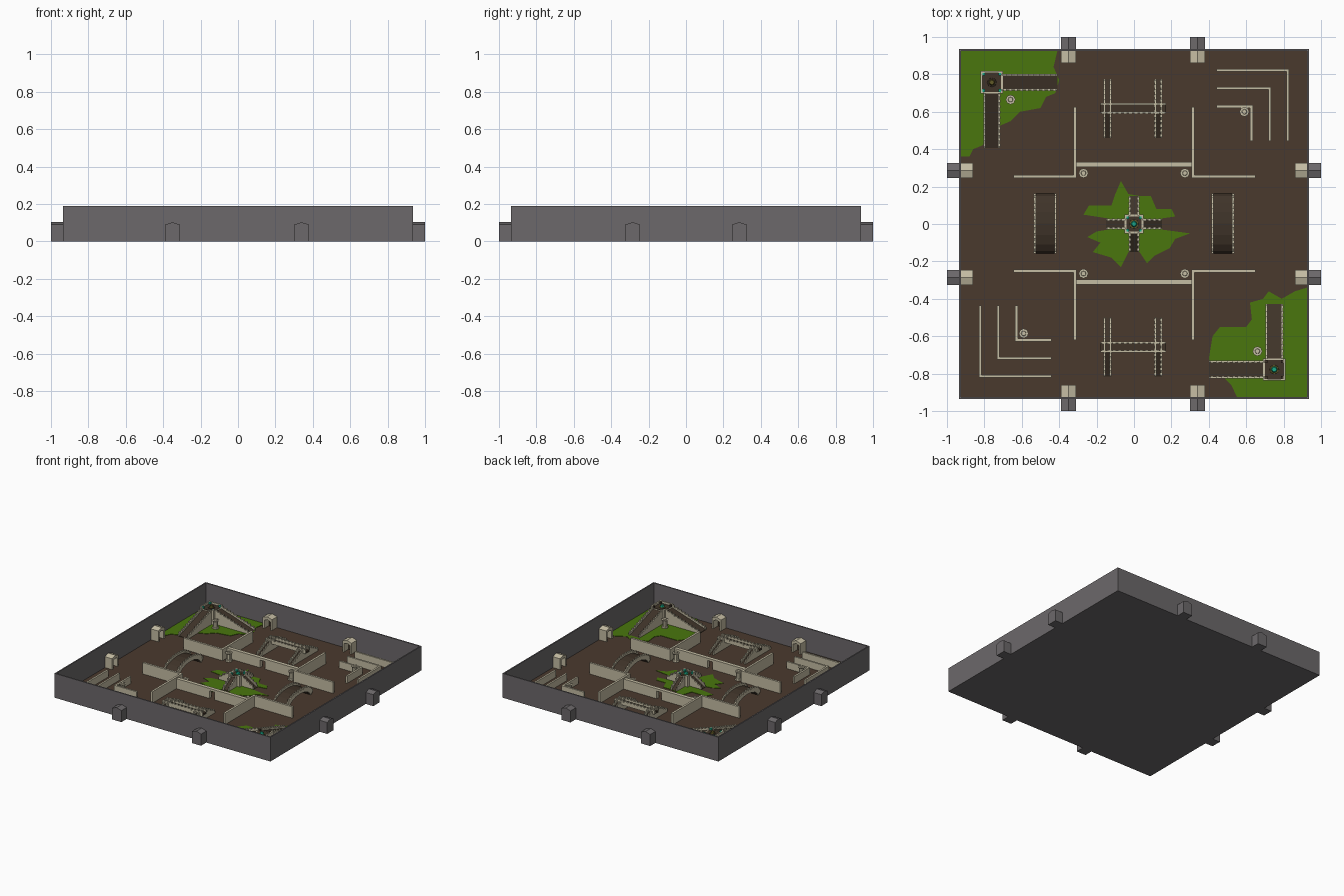
import bpy, bmesh, math
from mathutils import Matrix, Vector

if "Cube" in bpy.data.objects:
    bpy.data.objects.remove(bpy.data.objects["Cube"])


def material(name, rgb):
    m = bpy.data.materials.new(name)
    m.diffuse_color = (*rgb, 1)
    m.use_nodes = True
    m.node_tree.nodes["Principled BSDF"].inputs["Base Color"].default_value = m.diffuse_color
    return m


STONE = material("pale stone", (0.56, 0.51, 0.37))
GREY = material("outer grey", (0.15, 0.14, 0.145))
SOIL = material("brown soil", (0.068, 0.042, 0.027))
DECK = material("dark deck", (0.05, 0.034, 0.022))
GRASS = material("green grass", (0.067, 0.18, 0.004))
TEAL = material("teal glow", (0.01, 0.42, 0.26))
OLIVE = material("olive brass", (0.12, 0.10, 0.02))
FLOOR = 0.005


def place(x=0, y=0, deg=0):
    return Matrix.Translation((x, y, 0)) @ Matrix.Rotation(math.radians(deg), 4, 'Z')


def finish(name, bm, mat, tf=None):
    bmesh.ops.recalc_face_normals(bm, faces=bm.faces)
    me = bpy.data.meshes.new(name)
    bm.to_mesh(me)
    bm.free()
    me.materials.append(mat)
    if tf:
        me.transform(tf)
    ob = bpy.data.objects.new(name, me)
    bpy.context.collection.objects.link(ob)
    return ob


def prism(name, pts, lo, hi, mat, axis='z', tf=None):
    """Extrude a 2D outline: (x,y) along z, (x,z) along y or (y,z) along x."""
    bm = bmesh.new()
    order = {'z': lambda a, b, t: (a, b, t), 'y': lambda a, b, t: (a, t, b),
             'x': lambda a, b, t: (t, a, b)}[axis]
    low = [bm.verts.new(order(a, b, lo)) for a, b in pts]
    high = [bm.verts.new(order(a, b, hi)) for a, b in pts]
    bm.faces.new(low)
    bm.faces.new(high)
    for i in range(len(pts)):
        j = (i + 1) % len(pts)
        bm.faces.new((low[i], low[j], high[j], high[i]))
    return finish(name, bm, mat, tf)


def boxes(name, items, mat, tf=None):
    """One object from many boxes (x0,x1,y0,y1,z0,z1)."""
    bm = bmesh.new()
    for x0, x1, y0, y1, z0, z1 in items:
        m = Matrix.Translation(((x0 + x1) / 2, (y0 + y1) / 2, (z0 + z1) / 2)) @ \
            Matrix.Diagonal((x1 - x0, y1 - y0, z1 - z0, 1))
        bmesh.ops.create_cube(bm, size=1, matrix=m)
    return finish(name, bm, mat, tf)


def lathe(name, rings, sides, mat, x, y):
    """Stack of (radius0, radius1, z0, z1) drums."""
    bm = bmesh.new()
    for r0, r1, z0, z1 in rings:
        bmesh.ops.create_cone(bm, cap_ends=True, segments=sides, radius1=r0, radius2=r1,
                              depth=z1 - z0, matrix=Matrix.Translation((x, y, (z0 + z1) / 2)))
    return finish(name, bm, mat)


def walkway(name, path, width, tf, base=None):
    """Deck along local x following (x,z) path, with crenellated stone rails."""
    h = width / 2
    low = base or [(path[-1][0], 0.004), (path[0][0], 0.004)]
    prism(name + "_deck", path + low, -h + .008, h - .008, DECK, 'y', tf)
    for k, s in enumerate((-1, 1)):
        y0, y1 = sorted((s * h, s * (h - .01)))
        top = [(x, z + .014) for x, z in path]
        prism(f"{name}_rail_{k}", top + low, y0, y1, STONE, 'y', tf)
        teeth = []
        for (xa, za), (xb, zb) in zip(path, path[1:]):
            n = max(1, round(abs(xb - xa) / .028))
            for i in range(n):
                t = (i + .5) / n
                x, z = xa + (xb - xa) * t, za + (zb - za) * t
                teeth.append((x - .007, x + .007, y0 - .001, y1 + .001, z + .006, z + .022))
        boxes(f"{name}_teeth_{k}", teeth, STONE, tf)


# Outer shell and floor
W, T = .935, .01
boxes("outer_wall", [(-W, W, -W, -W + T, 0, .19), (-W, W, W - T, W, 0, .19),
                     (-W, -W + T, -W, W, 0, .19), (W - T, W, -W, W, 0, .19)], GREY)
boxes("base_plate", [(-W + .001, W - .001, -W + .001, W - .001, 0, .003)], GREY)
boxes("soil_floor", [(-W + T, W - T, -W + T, W - T, .003, FLOOR)], SOIL)

# Grass patches
E = .925
prism("grass_back_left", [(-E, E), (-.41, E), (-.43, .84), (-.40, .77), (-.42, .70), (-.47, .68),
      (-.50, .62), (-.61, .60), (-.66, .55), (-.73, .52), (-.78, .47), (-.81, .42), (-.86, .40),
      (-.88, .36), (-E, .36)], FLOOR, .008, GRASS)
prism("grass_front_right", [(E, -E), (.55, -E), (.52, -.86), (.48, -.82), (.42, -.79), (.40, -.72),
      (.42, -.6), (.46, -.55), (.60, -.55), (.63, -.51), (.62, -.42), (.69, -.40), (.72, -.36),
      (.79, -.40), (.86, -.36), (E, -.34)], FLOOR, .008, GRASS)
prism("grass_centre", [(-.07, .23), (-.03, .16), (.03, .15), (.09, .15), (.12, .08), (.20, .08),
      (.22, .04), (.15, .03), (.15, -.03), (.30, -.05), (.22, -.08), (.19, -.13), (.11, -.17),
      (.07, -.21), (.03, -.15), (-.03, -.15), (-.07, -.23), (-.12, -.18), (-.22, -.15),
      (-.18, -.10), (-.25, -.07), (-.2, -.04), (-.14, -.03), (-.14, .03), (-.27, .05),
      (-.24, .10), (-.12, .10), (-.10, .16)], FLOOR, .008, GRASS)

# Gabled gateways: grey outside, stone arch inside
for side, (deg, offsets) in enumerate(((0, (-.285, .285)), (90, (-.34, .35)),
                                       (180, (-.285, .285)), (270, (-.35, .34)))):
    for k, o in enumerate(offsets):
        tf = place(0, 0, deg) @ Matrix.Translation((0, o, 0))
        shell = [(-.04, 0), (-.04, .09), (0, .103), (.04, .09), (.04, 0)]
        prism(f"gate_outer_{side}_{k}", shell, .93, 1, GREY, 'x', tf)
        arch = [(-.04, .004)] + shell[1:4] + [(.04, .004), (.026, .004), (.026, .07), (0, .08),
                                              (-.026, .07), (-.026, .004)]
        prism(f"gate_arch_{side}_{k}", arch, .862, .93, STONE, 'x', tf)
        boxes(f"gate_dark_{side}_{k}", [(.918, .924, -.026, .026, .004, .072)], DECK, tf)

# Tall inner walls, mirrored front and back
H, t = .093, .008
for k, s in enumerate((1, -1)):
    c = .255 if s > 0 else -.25
    m = .318 if s > 0 else -.31
    e = .625 if s > 0 else -.62
    lo, hi = sorted((c, e))
    items = [(-.645, -.315 + t, c - t, c + t, .004, H), (.315 - t, .65, c - t, c + t, .004, H)]
    items += [(x - t, x + t, lo, hi, .004, H) for x in (-.315, .315)]
    items += [(-.315, -.022, m - .014, m + .014, .004, H - .01),
              (.022, .315, m - .014, m + .014, .004, H - .01),
              (-.022, .022, m - .014, m + .014, .065, H - .01)]
    boxes(f"inner_wall_{k}", items, STONE)

# Nested low corner walls
for k, s in enumerate((1, -1)):
    items = []
    for r in (.822, .725, .628):
        items += [(.44, r + .007, r - .007, r + .007, .004, .06),
                  (r - .007, r + .007, .445, r + .007, .004, .06)]
    boxes(f"corner_steps_{k}", items, STONE, place(0, 0 if s > 0 else .008, 0 if s > 0 else 180))

# Octagonal pillars
for k, (x, y) in enumerate(((-.27, .272), (.272, .272), (-.27, -.265), (.272, -.265),
                            (-.66, .665), (.66, -.68), (.59, .6), (-.59, -.585))):
    lathe(f"pillar_{k}", [(.026, .024, .004, .018), (.018, .018, .018, .06),
                          (.020, .026, .06, .07), (.014, .012, .07, .078)], 8, STONE, x, y)

# Arched side bridges
N = 8
arc = [(-.16 * math.cos(math.pi * i / N), .01 + .07 * math.sin(math.pi * i / N)) for i in range(N + 1)]
under = [(x * .84, max(.004, z - .016)) for x, z in reversed(arc)]
for k, x in enumerate((-.475, .475)):
    walkway(f"arch_bridge_{k}", arc, .12, place(x, .003, 90), under)

# Twin-ramp crossing bridges
for k, y in enumerate((.618, -.658)):
    for j, x in enumerate((-.142, .13)):
        walkway(f"cross_ramp_{k}_{j}", [(-.158, .006), (-.03, .066), (.03, .066), (.158, .006)],
                .042, place(x, y, 90))
    walkway(f"cross_span_{k}", [(-.175, .07), (.175, .07)], .056, place(-.004, y),
            [(.175, .055), (-.175, .055)])


# Towers with ramps, glowing corners and a central beacon
def tower(name, x, y, half, h, ramps, width, corner, core):
    boxes(name + "_body", [(x - half, x + half, y - half, y + half, .004, h)], STONE)
    f = half - .01
    boxes(name + "_top", [(x - f, x + f, y - f, y + f, h, h + .003)], DECK)
    rails, glow = [], []
    for sx in (-1, 1):
        for sy in (-1, 1):
            a, b = sorted((x + sx * half, x + sx * width / 2))
            c, d = sorted((y + sy * half, y + sy * (half - .01)))
            rails.append((a, b, c, d, h, h + .018))
            a, b = sorted((x + sx * half, x + sx * (half - .01)))
            c, d = sorted((y + sy * half, y + sy * width / 2))
            rails.append((a, b, c, d, h, h + .018))
            gx, gy = x + sx * (half - .016), y + sy * (half - .016)
            glow.append((gx - .008, gx + .008, gy - .008, gy + .008, h, h + .016))
    # closed parapets on the sides without ramps
    for deg in (0, 90, 180, 270):
        if deg not in [r[0] for r in ramps]:
            boxes(f"{name}_parapet_{deg}", [(half - .01, half, -half, half, h, h + .018)],
                  STONE, place(x, y, deg))
    boxes(name + "_rails", rails, STONE)
    boxes(name + "_corner_lamps", glow, corner)
    lathe(name + "_beacon_base", [(.026, .024, h, h + .006)], 8, OLIVE if core == TEAL else DECK, x, y)
    lathe(name + "_beacon", [(.017, .012, h + .006, h + .018)], 8, core, x, y)
    for deg, end in ramps:
        walkway(f"{name}_ramp_{deg}", [(half - .004, h), (end, .008)], width, place(x, y, deg))


tower("tower_back_left", -.76, .757, .06, .103, ((0, .35), (270, .35)), .088, TEAL, OLIVE)
tower("tower_front_right", .75, -.778, .06, .103, ((180, .35), (90, .35)), .094, DECK, TEAL)
tower("tower_centre", 0, 0, .05, .075, ((0, .15), (90, .15), (180, .15), (270, .15)), .056, TEAL, TEAL)
